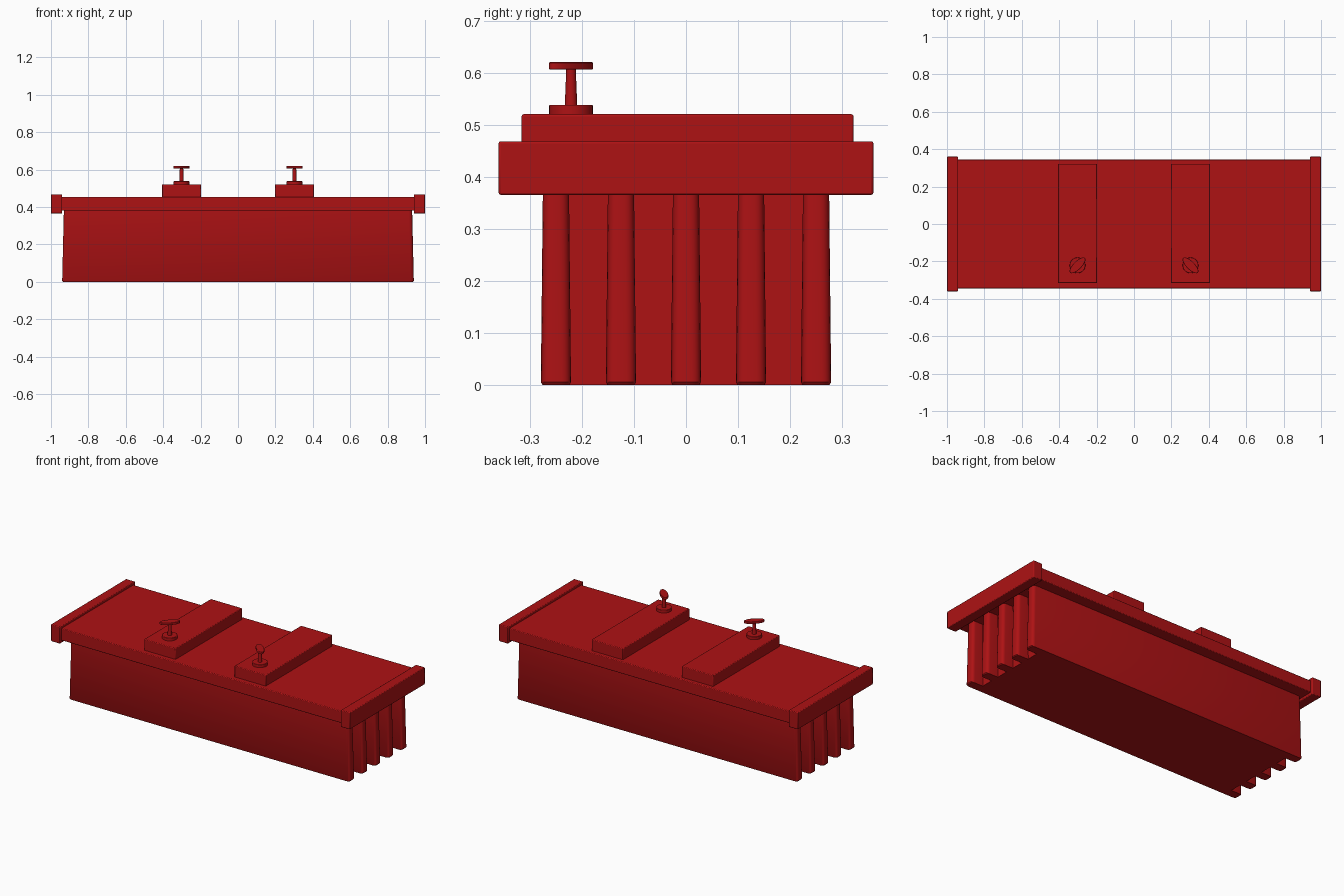
import bpy, bmesh, math

if "Cube" in bpy.data.objects:
    bpy.data.objects.remove(bpy.data.objects["Cube"])

red = bpy.data.materials.new("red_plastic")
red.diffuse_color = (0.42, 0.006, 0.007, 1)
red.use_nodes = True
red.node_tree.nodes["Principled BSDF"].inputs["Base Color"].default_value = red.diffuse_color


def finish(obj, bevel=0.0, segments=2):
    obj.data.materials.append(red)
    if bevel:
        m = obj.modifiers.new("bevel", 'BEVEL')
        m.width, m.segments = bevel, segments
        m.limit_method = 'ANGLE'
        m.angle_limit = math.radians(50)
    bpy.context.view_layer.objects.active = obj
    bpy.ops.object.select_all(action='DESELECT')
    obj.select_set(True)
    bpy.ops.object.shade_smooth_by_angle(angle=math.radians(35))
    return obj


def box(name, x0, x1, y0, y1, z0, z1, bevel=0.004):
    bpy.ops.mesh.primitive_cube_add(size=1, location=((x0+x1)/2, (y0+y1)/2, (z0+z1)/2))
    o = bpy.context.object
    o.name = name
    o.scale = (x1-x0, y1-y0, z1-z0)
    bpy.ops.object.transform_apply(location=False, rotation=False, scale=True)
    return finish(o, bevel)


def loft(name, rings, bevel=0.0):
    """Solid from a stack of equal-length rings of 3D points."""
    bm = bmesh.new()
    vs = [[bm.verts.new(p) for p in r] for r in rings]
    n = len(vs[0])
    for a, b in zip(vs, vs[1:]):
        for i in range(n):
            j = (i+1) % n
            bm.faces.new((a[i], a[j], b[j], b[i]))
    bm.faces.new(vs[0][::-1])
    bm.faces.new(vs[-1])
    bmesh.ops.recalc_face_normals(bm, faces=bm.faces)
    me = bpy.data.meshes.new(name)
    bm.to_mesh(me)
    bm.free()
    o = bpy.data.objects.new(name, me)
    bpy.context.collection.objects.link(o)
    return finish(o, bevel)


def comb(x, w, x_in, z, r=0.018):
    """Outline with five rounded rib ends at each end."""
    half = []
    for k in range(5):
        y = -0.25 + 0.125*k
        if k:
            half.append((x_in, y-w))
        for cy, a0 in ((y-w+r, -90), (y+w-r, 0)):
            for s in range(5):
                a = math.radians(a0 + 22.5*s)
                half.append((x-r+r*math.cos(a), cy+r*math.sin(a)))
        if k < 4:
            half.append((x_in, y+w))
    return [(px, py, z) for px, py in half + [(-px, -py) for px, py in half]]


# ribbed body, slightly wider at the base
loft("ribbed_body", [comb(0.936, 0.026, 0.865, 0, 0.015),
                     comb(0.94, 0.029, 0.865, 0.005),
                     comb(0.931, 0.025, 0.865, 0.385)])

# top slab and end bars
box("top_slab", -0.945, 0.945, -0.345, 0.345, 0.38, 0.453)
for s, side in ((-1, "left"), (1, "right")):
    xs = sorted((s*0.94, s*1.0))
    box(side+"_end_bar", *xs, -0.36, 0.36, 0.365, 0.468)

    # raised block with a winged knob
    cx = s*0.302
    box(side+"_raised_block", cx-0.105, cx+0.105, -0.316, 0.322, 0.445, 0.52)

    def ring(rx, ry, z, turn=0.0, n=32):
        pts = []
        for i in range(n):
            a = 2*math.pi*i/n
            u, v = rx*math.cos(a), ry*math.sin(a)
            pts.append((cx+u*math.cos(turn)-v*math.sin(turn),
                        -0.221+u*math.sin(turn)+v*math.cos(turn), z))
        return pts

    loft(side+"_knob_base", [ring(.042, .042, .515), ring(.042, .042, .538)], 0.002)
    loft(side+"_knob_stem", [ring(.012, .012, .535), ring(.009, .009, .61)])
    t = -s*math.pi/4
    loft(side+"_knob_wing", [ring(.056, .022, .606, t), ring(.056, .022, .62, t)], 0.002)
